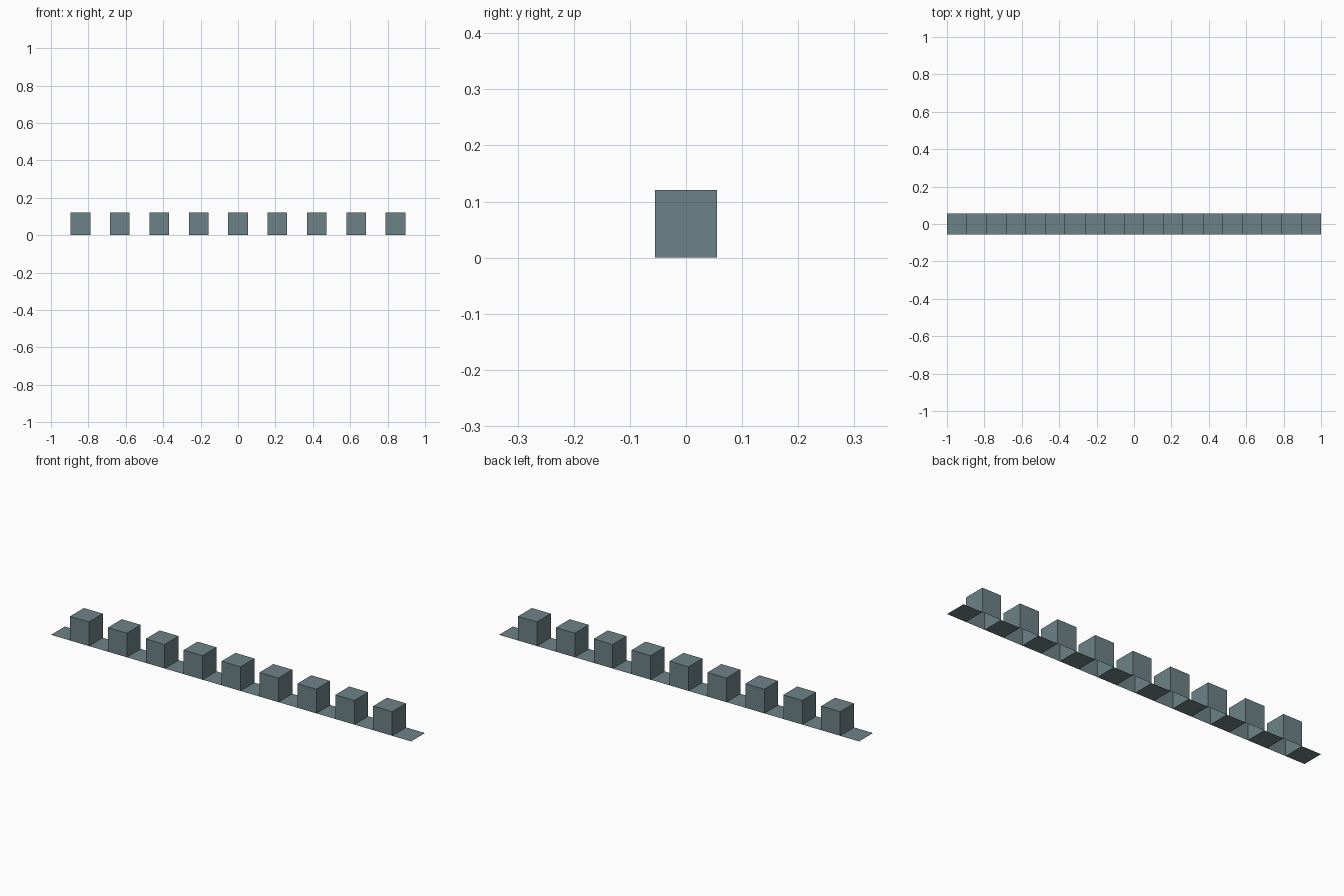
import bpy, bmesh

if "Cube" in bpy.data.objects:
    bpy.data.objects.remove(bpy.data.objects["Cube"])

CELLS = 19            # alternating flat tile / raised block, tiles at both ends
HALF_Y = 0.055
HEIGHT = 0.121
STEP = 2.0 / CELLS

slate = bpy.data.materials.new("slate grey")
slate.diffuse_color = (0.152, 0.223, 0.242, 1)
slate.use_nodes = True
slate.node_tree.nodes["Principled BSDF"].inputs["Base Color"].default_value = slate.diffuse_color

# Flat strip of square cells
bm = bmesh.new()
rows = [[bm.verts.new((-1 + i * STEP, y, 0)) for y in (-HALF_Y, HALF_Y)]
        for i in range(CELLS + 1)]
faces = [bm.faces.new((a[0], b[0], b[1], a[1])) for a, b in zip(rows, rows[1:])]

# Every second cell is pulled up into a block that stays open underneath
raised = bmesh.ops.extrude_discrete_faces(bm, faces=faces[1::2])["faces"]
for f in raised:
    bmesh.ops.translate(bm, verts=f.verts, vec=(0, 0, HEIGHT))
bmesh.ops.remove_doubles(bm, verts=bm.verts, dist=1e-5)
bm.normal_update()

mesh = bpy.data.meshes.new("crenellated_strip")
bm.to_mesh(mesh)
bm.free()
mesh.materials.append(slate)
strip = bpy.data.objects.new("crenellated_strip", mesh)
bpy.context.collection.objects.link(strip)
